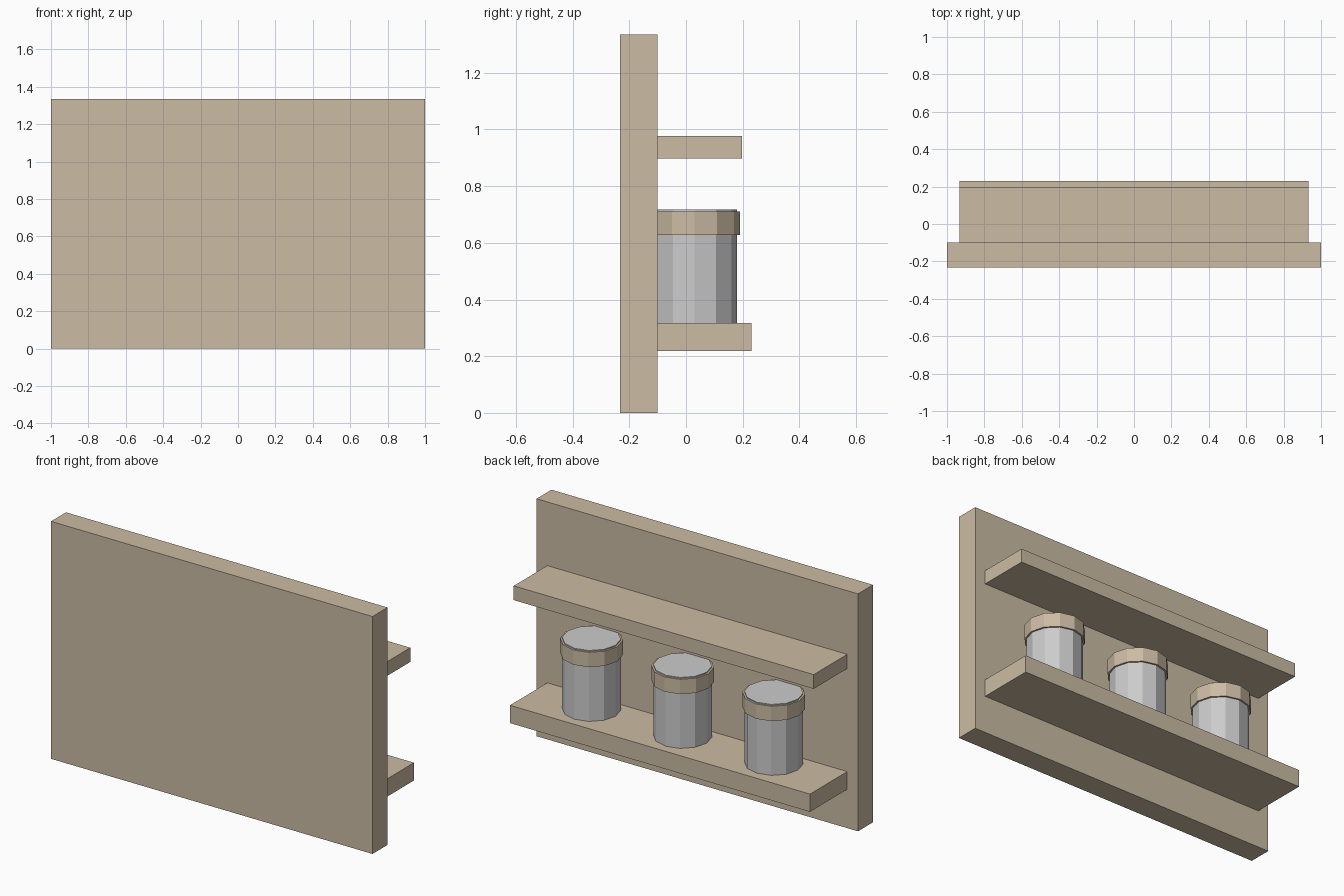
import bpy

if "Cube" in bpy.data.objects:
    bpy.data.objects.remove(bpy.data.objects["Cube"])

wood = bpy.data.materials.new("wood")
wood.diffuse_color = (0.60, 0.50, 0.37, 1)
wood.use_nodes = True
wood.node_tree.nodes["Principled BSDF"].inputs["Base Color"].default_value = wood.diffuse_color


def box(name, x, y0, y1, z0, z1):
    """Box spanning -x..x, y0..y1, z0..z1."""
    bpy.ops.mesh.primitive_cube_add(size=1, location=(0, (y0 + y1) / 2, (z0 + z1) / 2))
    o = bpy.context.object
    o.name = name
    o.scale = (2 * x, y1 - y0, z1 - z0)
    bpy.ops.object.transform_apply(location=False, rotation=False, scale=True)
    o.data.materials.append(wood)


def drum(name, x, radius, z0, z1, mat=None):
    """Flat-shaded twelve-sided cylinder."""
    bpy.ops.mesh.primitive_cylinder_add(vertices=12, radius=radius, depth=z1 - z0,
                                        location=(x, 0.03, (z0 + z1) / 2))
    o = bpy.context.object
    o.name = name
    if mat:
        o.data.materials.append(mat)


# Wall board and the two shelves
box("back_board", 1.0, -0.233, -0.10, 0.0, 1.335)
box("upper_shelf", 0.933, -0.10, 0.198, 0.897, 0.977)
box("lower_shelf", 0.933, -0.10, 0.231, 0.218, 0.318)

# Three jars, each with a wooden band just below its rim
for i, x in enumerate((-0.567, 0.0, 0.567), 1):
    drum(f"jar_{i}", x, 0.15, 0.318, 0.717)
    drum(f"jar_band_{i}", x, 0.16, 0.628, 0.711, wood)
